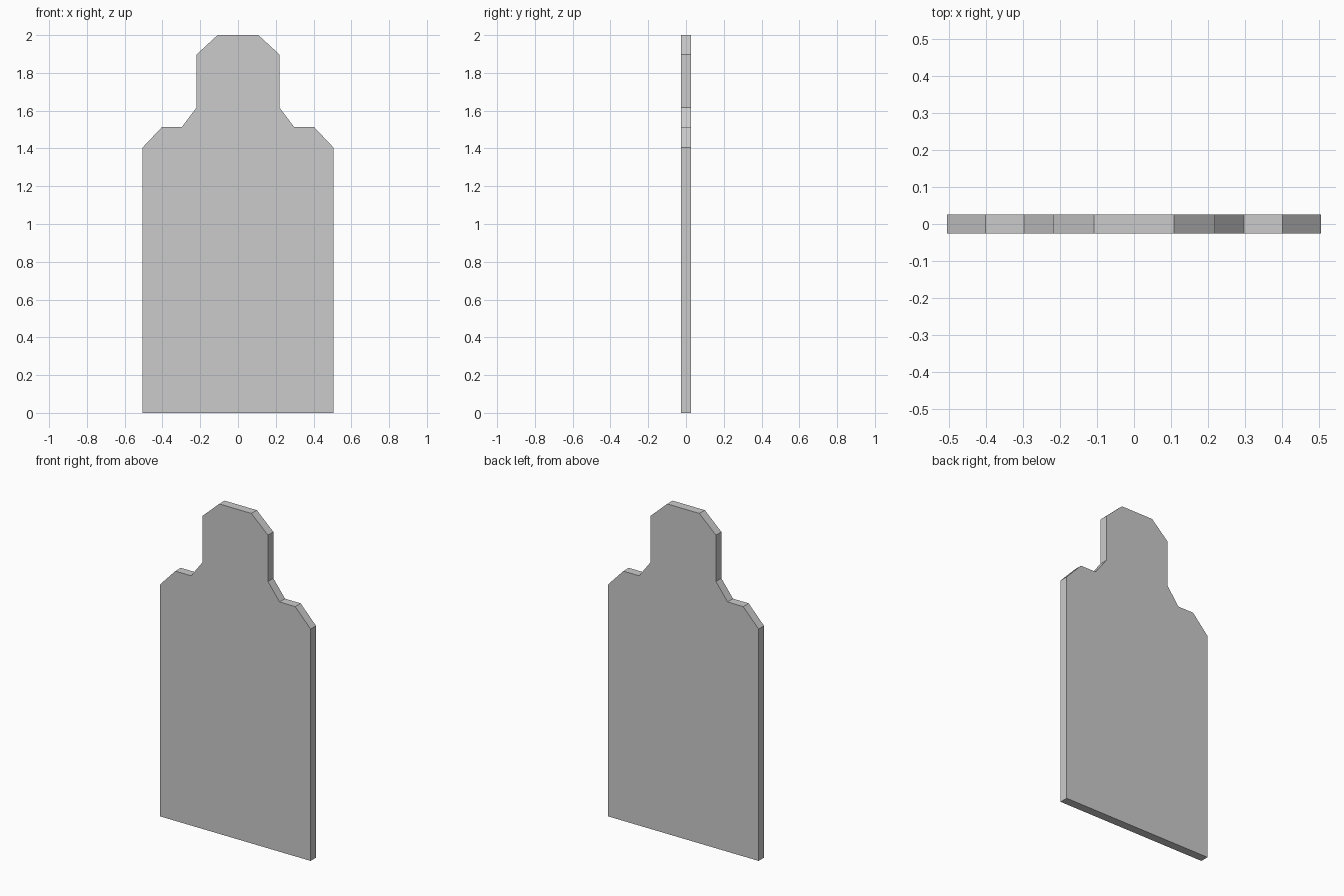
import bpy
import bmesh

if "Cube" in bpy.data.objects:
    bpy.data.objects.remove(bpy.data.objects["Cube"])

HALF_THICKNESS = 0.026

# Right half of the silhouette, from the base up to the head (x, z)
half = [(0.505, 0), (0.505, 1.405), (0.402, 1.514), (0.297, 1.514),
        (0.219, 1.617), (0.219, 1.898), (0.108, 2.0)]
outline = half + [(-x, z) for x, z in reversed(half)]

# Flat silhouette panel, extruded to its thickness
bm = bmesh.new()
face = bm.faces.new([bm.verts.new((x, -HALF_THICKNESS, z)) for x, z in outline])
result = bmesh.ops.extrude_face_region(bm, geom=[face], use_keep_orig=True)
back = [v for v in result["geom"] if isinstance(v, bmesh.types.BMVert)]
bmesh.ops.translate(bm, verts=back, vec=(0, 2 * HALF_THICKNESS, 0))
bmesh.ops.recalc_face_normals(bm, faces=bm.faces)

mesh = bpy.data.meshes.new("silhouette_panel")
bm.to_mesh(mesh)
bm.free()
panel = bpy.data.objects.new("silhouette_panel", mesh)
bpy.context.collection.objects.link(panel)
